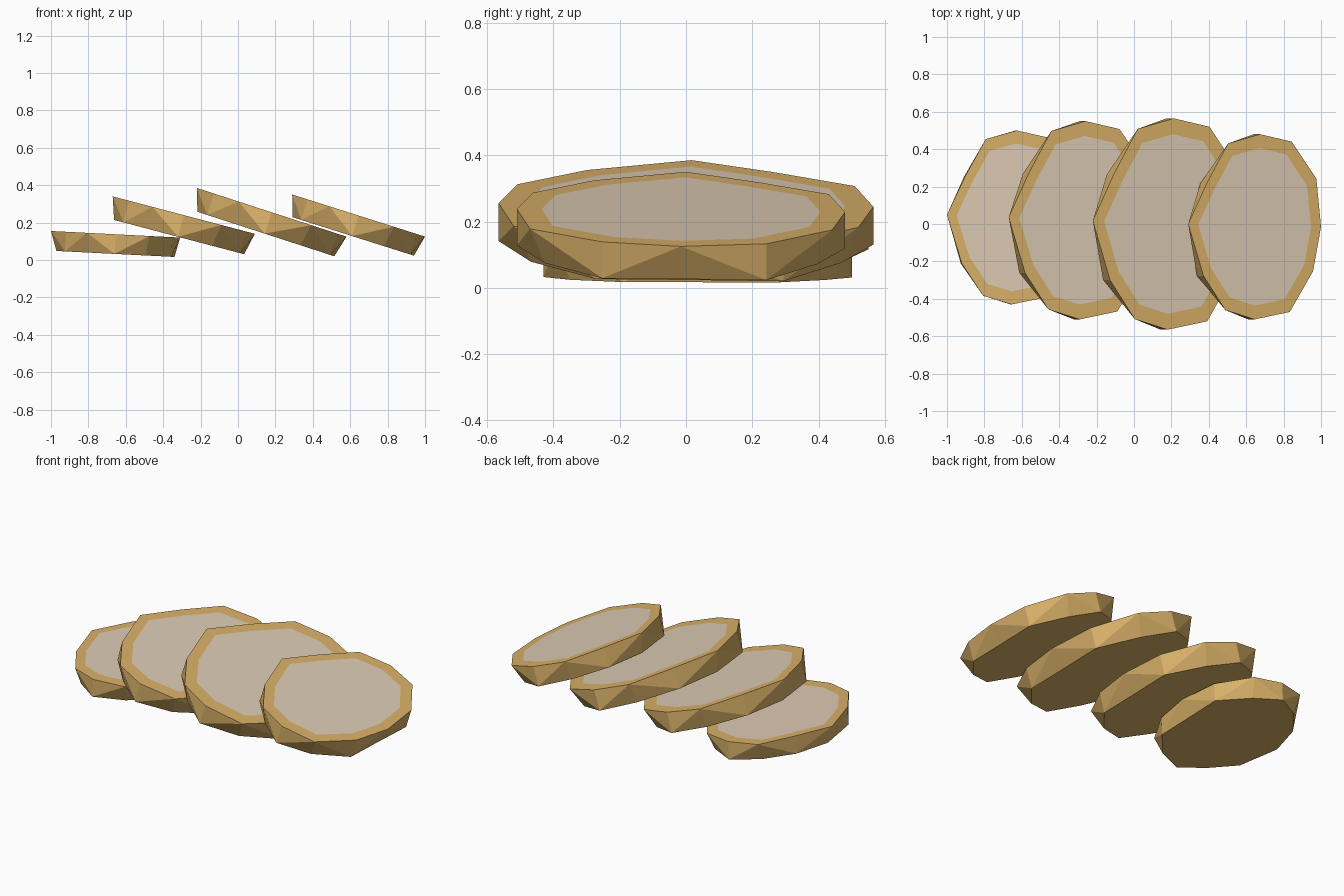
import bpy
import bmesh
from mathutils import Vector

cube = bpy.data.objects.get("Cube")
if cube:
    bpy.data.objects.remove(cube, do_unlink=True)


def make_material(name, rgb):
    mat = bpy.data.materials.new(name)
    mat.use_nodes = True
    colour = (*rgb, 1.0)
    mat.diffuse_color = colour
    shader = next(n for n in mat.node_tree.nodes if n.type == 'BSDF_PRINCIPLED')
    shader.inputs["Base Color"].default_value = colour
    shader.inputs["Roughness"].default_value = 0.9
    return mat


crust = make_material("golden crust", (0.70, 0.44, 0.14))
crumb = make_material("pale crumb", (0.73, 0.60, 0.46))

# Unit outline of a slice, clockwise from the left end
OUTLINE = [(-1, 0.03), (-0.72, 0.47), (-0.4, 0.9), (0.08, 1), (0.56, 0.92), (0.93, 0.52),
           (1, 0), (0.88, -0.48), (0.53, -0.92), (0, -1), (-0.44, -0.9), (-0.77, -0.53)]
CRUMB_SCALE = 0.85
TUCK = 0.9    # every second lower corner is pulled in


def make_slice(name, left, right, y_mid, y_half, thickness):
    """left and right are the (x, z) ends of the tilted cut face."""
    start = Vector((left[0], y_mid, left[1]))
    end = Vector((right[0], y_mid, right[1]))
    centre = (start + end) / 2
    along = (end - start) / 2
    across = Vector((0, y_half, 0))
    down = across.cross(along).normalized() * thickness
    if down.z > 0:
        down.negate()

    bm = bmesh.new()

    def ring(scales, offset):
        return [bm.verts.new(centre + along * x * s + across * y * s + offset)
                for (x, y), s in zip(OUTLINE, scales)]

    n = len(OUTLINE)
    inner = ring([CRUMB_SCALE] * n, Vector())
    top = ring([1] * n, Vector())
    bottom = ring([TUCK if i % 2 == 0 else 1 for i in range(n)], down)

    # Crumb face and underside
    bm.faces.new(inner).material_index = 1
    bm.faces.new(bottom)
    for i in range(n):
        j = (i + 1) % n
        # Crust rim around the crumb
        bm.faces.new((inner[i], inner[j], top[j], top[i]))
        # Faceted crust side, folded towards the full-width lower corners
        if i % 2 == 0:
            bm.faces.new((top[i], top[j], bottom[j]))
            bm.faces.new((top[i], bottom[j], bottom[i]))
        else:
            bm.faces.new((top[i], top[j], bottom[i]))
            bm.faces.new((top[j], bottom[j], bottom[i]))
    bmesh.ops.recalc_face_normals(bm, faces=bm.faces)

    mesh = bpy.data.meshes.new(name)
    bm.to_mesh(mesh)
    bm.free()
    mesh.materials.append(crust)
    mesh.materials.append(crumb)
    obj = bpy.data.objects.new(name, mesh)
    bpy.context.collection.objects.link(obj)
    return obj


# Four slices fanned from the flat one at the right to the front one at the left
make_slice("bread_slice_flat", (-1.0, 0.155), (-0.31, 0.12), 0.035, 0.465, 0.105)
make_slice("bread_slice_second", (-0.67, 0.34), (0.09, 0.14), 0.02, 0.53, 0.12)
make_slice("bread_slice_third", (-0.22, 0.385), (0.58, 0.125), 0.0, 0.565, 0.12)
make_slice("bread_slice_last", (0.29, 0.35), (1.0, 0.125), -0.015, 0.495, 0.115)
